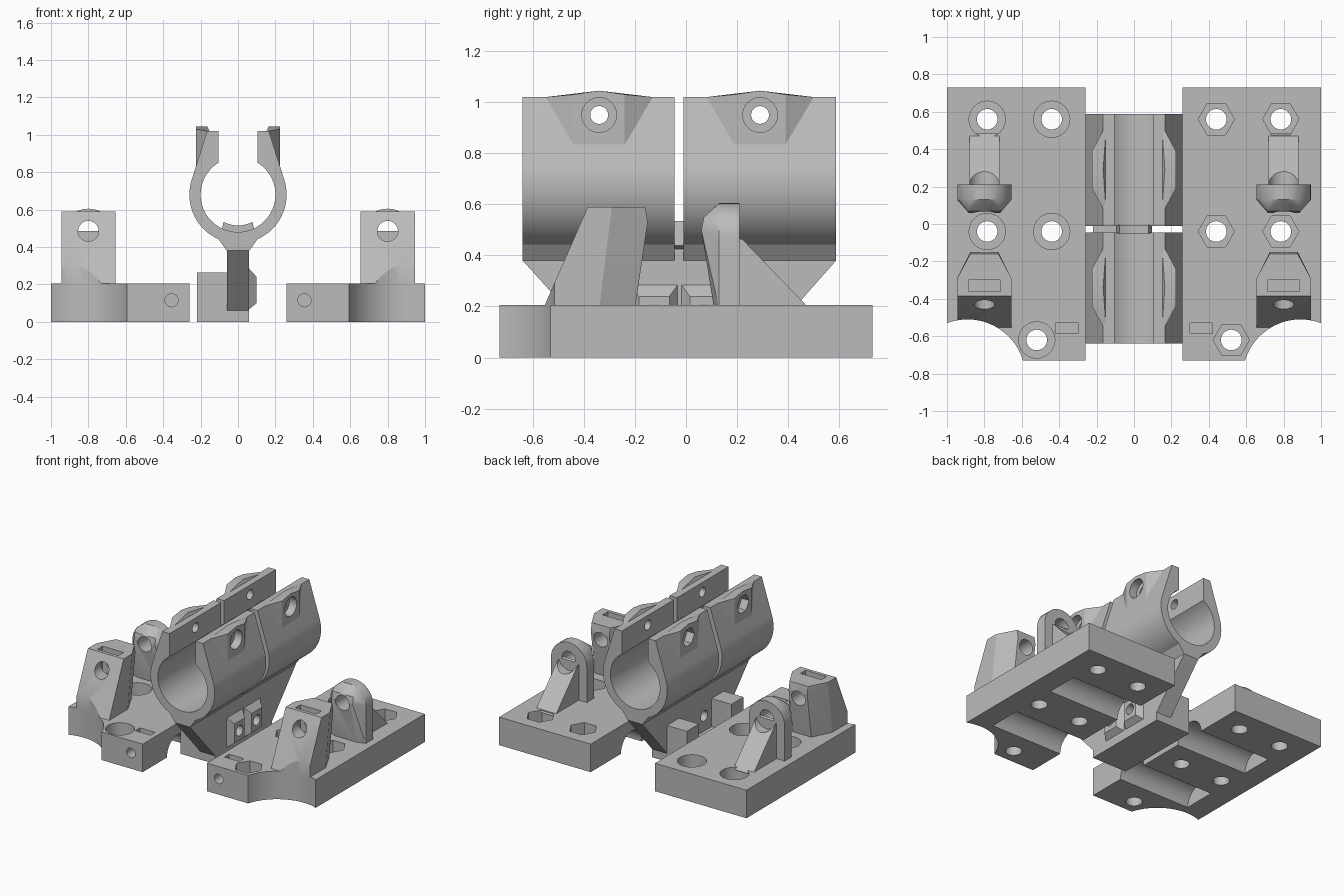
import bpy, bmesh
from math import sin, cos, pi, radians

if "Cube" in bpy.data.objects:
    bpy.data.objects.remove(bpy.data.objects["Cube"])

grey = bpy.data.materials.new("plastic grey")
grey.use_nodes = True
COLOUR = (0.5, 0.5, 0.5, 1)
grey.diffuse_color = COLOUR
grey.node_tree.nodes["Principled BSDF"].inputs["Base Color"].default_value = COLOUR
parts = []


def finish(name, bm):
    bmesh.ops.recalc_face_normals(bm, faces=bm.faces)
    mesh = bpy.data.meshes.new(name)
    bm.to_mesh(mesh)
    bm.free()
    mesh.materials.append(grey)
    obj = bpy.data.objects.new(name, mesh)
    bpy.context.collection.objects.link(obj)
    parts.append(obj)
    return obj


def prism(name, outline, axis, a, b):
    """Extrude a flat outline along an axis from a to b."""
    place = {"x": lambda u, v, t: (t, u, v),
             "y": lambda u, v, t: (u, t, v),
             "z": lambda u, v, t: (u, v, t)}[axis]
    bm = bmesh.new()
    rings = [[bm.verts.new(place(u, v, t)) for u, v in outline] for t in (a, b)]
    for ring in rings:
        bm.faces.new(ring)
    n = len(outline)
    for i in range(n):
        j = (i + 1) % n
        bm.faces.new((rings[0][i], rings[0][j], rings[1][j], rings[1][i]))
    return finish(name, bm)


def hull(name, points):
    bm = bmesh.new()
    for p in points:
        bm.verts.new(p)
    found = bmesh.ops.convex_hull(bm, input=bm.verts)
    loose = {g for g in found["geom_interior"] + found["geom_unused"]
             if isinstance(g, bmesh.types.BMVert)}
    bmesh.ops.delete(bm, geom=list(loose), context="VERTS")
    bmesh.ops.dissolve_limit(bm, angle_limit=0.01, verts=bm.verts, edges=bm.edges)
    return finish(name, bm)


def arc(u, v, r, start, end, n):
    return [(u + r * cos(radians(start + (end - start) * i / n)),
             v + r * sin(radians(start + (end - start) * i / n))) for i in range(n + 1)]


def round_(u, v, r, n=32):
    return arc(u, v, r, 0, 360, n)[:-1]


def rect(u0, u1, v0, v1):
    return [(u0, v0), (u1, v0), (u1, v1), (u0, v1)]


def cut(obj, outline, axis, a, b):
    """Subtract an extruded outline from a part."""
    cutter = prism("cutter", outline, axis, a, b)
    mod = obj.modifiers.new("cut", "BOOLEAN")
    mod.operation, mod.solver, mod.object = "DIFFERENCE", "EXACT", cutter
    bpy.context.view_layer.objects.active = obj
    bpy.ops.object.modifier_apply(modifier=mod.name)
    parts.remove(cutter)
    bpy.data.objects.remove(cutter)


T = 0.205        # plate thickness
HOLE = 0.055
BAR_Z = 0.485    # height of the tower holes

for s, side in ((1, "left"), (-1, "right")):
    cx = 0.8 * s
    notch = round_(0.89 * s, -0.82, 0.31, 64)

    # Base plate with bolt holes, bottom grooves and corner notch
    plate = prism(side + "_plate", rect(0.26 * s, s, -0.73, 0.73), "z", 0, T)
    cut(plate, notch, "z", -0.1, 0.4)
    for x, y in ((0.44, 0.56), (0.785, 0.56), (0.44, -0.04), (0.785, -0.04), (0.52, -0.62)):
        cut(plate, round_(x * s, y, HOLE), "z", -0.1, 0.4)
        cut(plate, round_(x * s, y, 0.097, 6 if s > 0 else 32), "z", 0.11, 0.4)
    for y in (0.26, -0.33):
        cut(plate, round_(y, 0, 0.12), "x", 0.2 * s, 0.84 * s)
    cut(plate, rect(0.3 * s, 0.42 * s, -0.585, -0.53), "z", 0.06, 0.4)
    cut(plate, round_(0.355 * s, 0.115, 0.035, 24), "y", -0.8, -0.45)

    # Front tower: sloped face, chamfered rear corners, nut slot
    W, N = 0.145, 0.075
    pts = []
    for k in (-1, 1):
        pts += [(cx + k * W, -0.56, 0.19), (cx + k * W, -0.385, 0.59),
                (cx + k * W, -0.34, 0.19), (cx + k * W, -0.29, 0.59),
                (cx + k * N, -0.20, 0.19), (cx + k * N, -0.15, 0.53),
                (cx + k * N, -0.16, 0.59)]
    tower = hull(side + "_front_tower", pts)
    cut(tower, notch, "z", -0.1, 0.7)
    cut(tower, round_(cx, BAR_Z, HOLE), "y", -0.7, 0)
    cut(tower, rect(cx - 0.085, cx + 0.085, -0.36, -0.3), "z", 0.4, 0.7)

    # Rear tower: arched housing tapering to the front
    arch = [(W, 0.19)] + arc(0, 0.46, W, 0, 180, 20) + [(-W, 0.19)]
    pts = [(cx + u, y, v) for u, v in arch for y in (0.13, 0.21)]
    pts += [(cx + k * 0.085, y, z) for k in (-1, 1)
            for y, z in ((0.11, 0.19), (0.06, 0.5), (0.07, 0.55))]
    rear = hull(side + "_rear_tower", pts)
    cut(rear, round_(cx, BAR_Z, HOLE), "y", -0.1, 0.4)

    # Ramp behind the rear tower with clearance for the screw head
    ramp = prism(side + "_ramp", [(0.2, 0.19), (0.2, 0.485), (0.485, 0.19)], "x",
                 cx - 0.08, cx + 0.08)
    cut(ramp, round_(cx, BAR_Z, 0.083), "y", 0.21, 0.7)

# Split clamp tubes
CZ, RO, RI = 0.68, 0.26, 0.2
half_arm = [(0.165, 1.02), (0.105, 1.02)]
outline = (arc(0, CZ, RO, 17.6, -197.6, 48)
           + [(-u, v) for u, v in half_arm]
           + arc(0, CZ, RI, -238.3, 58.3, 56)
           + half_arm[::-1])
for name, y0, y1, yc in (("front", -0.64, -0.045, -0.34), ("rear", -0.01, 0.588, 0.29)):
    tube = prism(name + "_clamp_tube", outline, "y", y0, y1)
    cut(tube, round_(yc, 0.95, 0.035, 24), "x", -0.5, 0.5)
    for s, side in ((1, "left"), (-1, "right")):
        # Bolt boss on the clamp arm, round seat one side and hex the other
        pts = [(s * 0.14, yc, 1.045)]
        pts = [(s * 0.165, yc, 1.045)]
        for k in (-1, 1):
            pts += [(s * 0.224, yc + k * 0.1, 0.83), (s * 0.224, yc + k * 0.1, 1.03),
                    (s * 0.224, yc, 1.045),
                    (s * 0.165, yc + k * 0.21, 1.02), (s * 0.15, yc + k * 0.21, 1.015),
                    (s * 0.19, yc + k * 0.1, 0.83)]
        boss = hull(f"{name}_{side}_bolt_boss", pts)
        seat = round_(yc, 0.95, 0.068, 32 if s > 0 else 6)
        for part in (boss, tube):
            cut(part, seat, "x", s * 0.165, s * 0.4)
        cut(boss, round_(yc, 0.95, 0.035, 24), "x", s * 0.1, s * 0.4)

# Bridge between the two tubes
prism("tube_bridge", arc(0, CZ, 0.165, -118, -62, 12) + arc(0, CZ, RO, -68, -112, 12),
      "y", -0.05, -0.005)

# Web under the tubes, with a flared neck
web = prism("web", [(-0.64, 0.38), (-0.64, 0.425), (0.588, 0.425), (0.588, 0.38),
                    (0.305, 0.06), (0.305, 0), (-0.35, 0), (-0.35, 0.06)], "x", -0.06, 0.06)
neck = [(-0.06, 0.38), (-0.11, 0.45), (0.11, 0.45), (0.06, 0.38)]
for name, y0, y1 in (("front_neck", -0.64, -0.045), ("rear_neck", -0.01, 0.588)):
    prism(name, neck, "y", y0, y1)

# Foot plate and blocks beside the web
prism("foot_plate", rect(-0.22, -0.05, -0.35, 0.305), "z", 0, 0.06)
for name, y0 in (("front_block", -0.35), ("rear_block", 0.165)):
    prism(name, rect(-0.22, -0.05, y0, y0 + 0.14), "z", 0.05, 0.265)

# Screw bosses on the web
for name, yc in (("front_screw_boss", -0.125), ("rear_screw_boss", 0.075)):
    boss = hull(name, [(x, yc + k * w, z) for k in (-1, 1)
                       for x, w, z in ((0.05, 0.1, 0.06), (0.05, 0.1, 0.295),
                                       (0.1, 0.06, 0.1), (0.1, 0.06, 0.24))])
    for part in (boss, web):
        cut(part, round_(yc, 0.17, 0.038, 24), "x", -0.2, 0.3)

# Smooth the curved walls, keep the edges sharp
bpy.ops.object.select_all(action="DESELECT")
for obj in parts:
    obj.select_set(True)
bpy.context.view_layer.objects.active = parts[0]
bpy.ops.object.shade_smooth_by_angle(angle=radians(25))
